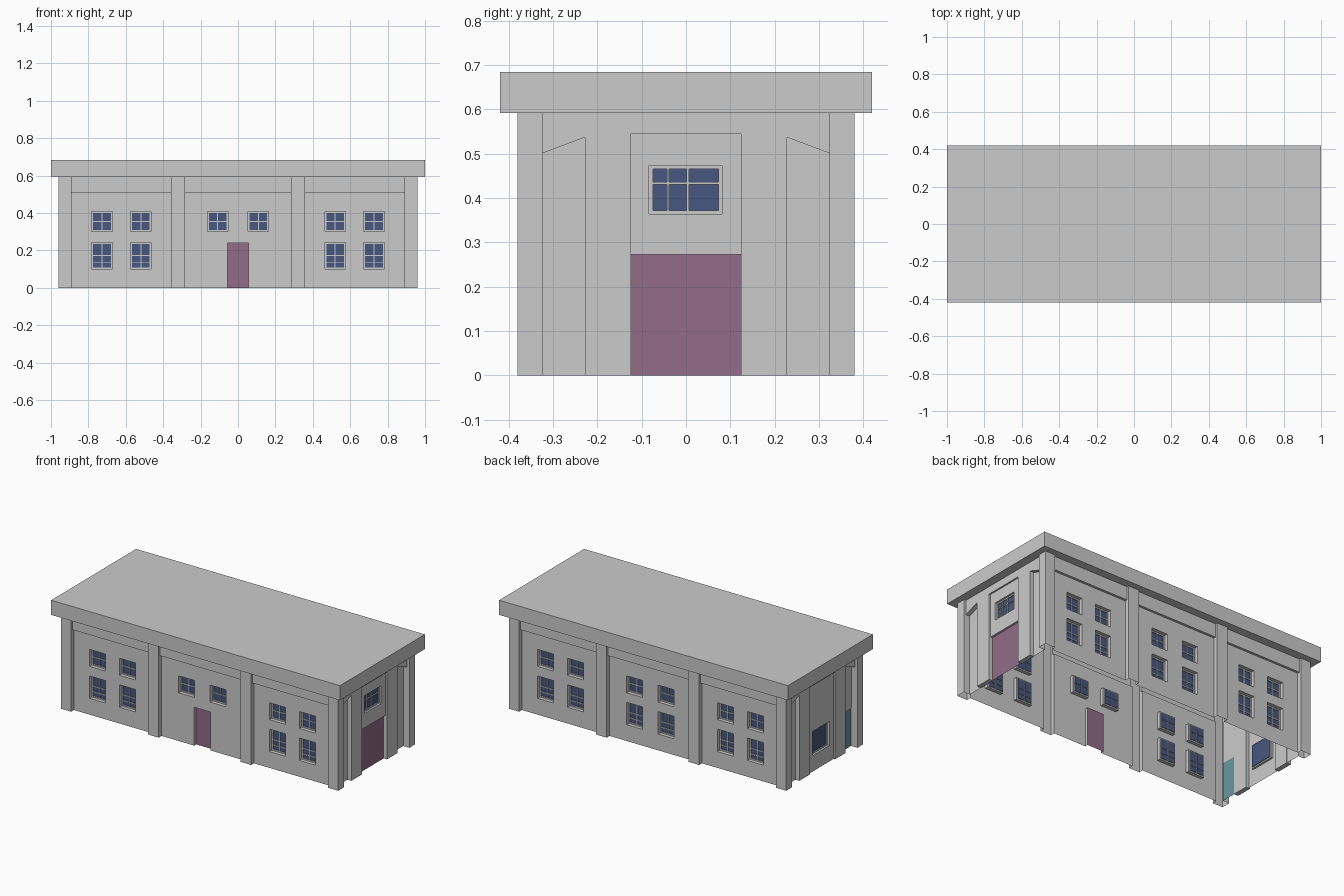
import bpy, bmesh, math
from mathutils import Matrix

if "Cube" in bpy.data.objects:
    bpy.data.objects.remove(bpy.data.objects["Cube"])


def material(name, rgb):
    m = bpy.data.materials.new(name)
    m.diffuse_color = (*rgb, 1)
    m.use_nodes = True
    m.node_tree.nodes["Principled BSDF"].inputs["Base Color"].default_value = m.diffuse_color
    return m


WALL, GLASS, DOOR, TEAL = range(4)
MATS = [material("wall_grey", (.8, .8, .8)), material("glass_blue", (.065, .095, .215)),
        material("door_purple", (.29, .15, .25)), material("door_teal", (.14, .31, .36))]
TOP = .592


def box(name, x0, x1, y0, y1, z0, z1):
    bm = bmesh.new()
    bmesh.ops.create_cube(bm, size=1)
    for v in bm.verts:
        v.co = ((x0, x1)[v.co.x > 0], (y0, y1)[v.co.y > 0], (z0, z1)[v.co.z > 0])
    me = bpy.data.meshes.new(name)
    bm.to_mesh(me)
    bm.free()
    ob = bpy.data.objects.new(name, me)
    bpy.context.collection.objects.link(ob)


def relief(name, rects, turn, slant=False):
    """Stepped wall sheet; each rect is (u0, u1, z0, z1, outward distance, material), later ones win."""
    us = sorted({round(u, 4) for r in rects for u in r[:2]})
    vs = sorted({round(v, 4) for r in rects for v in r[2:4]})

    def cell(i, j):
        u, v = (us[i] + us[i + 1]) / 2, (vs[j] + vs[j + 1]) / 2
        return [r for r in rects if r[0] < u < r[1] and r[2] < v < r[3]][-1][4:]

    bm = bmesh.new()

    def quad(pts, mat):
        bm.faces.new([bm.verts.new((u, -d, v)) for u, d, v in pts]).material_index = mat

    nu, nv = len(us) - 1, len(vs) - 1
    for i in range(nu):
        for j in range(nv):
            d, mat = cell(i, j)
            u0, u1, v0, v1 = us[i], us[i + 1], vs[j], vs[j + 1]
            quad([(u0, d, v0), (u1, d, v0), (u1, d, v1), (u0, d, v1)], mat)
            if i + 1 < nu and abs(cell(i + 1, j)[0] - d) > 1e-5:
                e = cell(i + 1, j)[0]
                quad([(u1, d, v0), (u1, e, v0), (u1, e, v1), (u1, d, v1)], WALL)
            if j + 1 < nv and abs(cell(i, j + 1)[0] - d) > 1e-5:
                e = cell(i, j + 1)[0]
                quad([(u0, d, v1), (u1, d, v1), (u1, e, v1), (u0, e, v1)], WALL)
    if slant:  # raise the inner top corner of the narrow side panels
        for v in bm.verts:
            if abs(abs(v.co.x) - .228) < 1e-3 and abs(v.co.z - .501) < 1e-3:
                v.co.z = .537
    bmesh.ops.remove_doubles(bm, verts=bm.verts, dist=1e-5)
    bmesh.ops.dissolve_limit(bm, angle_limit=.01, verts=bm.verts, edges=bm.edges, delimit={'MATERIAL'})
    bm.transform(Matrix.Rotation(math.radians(turn), 4, 'Z'))
    me = bpy.data.meshes.new(name)
    bm.to_mesh(me)
    bm.free()
    for m in MATS:
        me.materials.append(m)
    ob = bpy.data.objects.new(name, me)
    bpy.context.collection.objects.link(ob)


def window(u0, u1, z0, z1, d, cols, rows, deep=.022, rim=.008, bar=.005):
    """Recessed frame with glass panes; cols and rows are the bar positions as fractions."""
    rects = [(u0, u1, z0, z1, d - deep, WALL)]

    def spans(a, b, cuts):
        ends = [a + rim - bar / 2] + [a + (b - a) * c for c in cuts] + [b - rim + bar / 2]
        return [(p + bar / 2, q - bar / 2) for p, q in zip(ends, ends[1:])]

    for p in spans(u0, u1, cols):
        for q in spans(z0, z1, rows):
            rects.append((*p, *q, d - deep - .005, GLASS))
    return rects


# Long walls: recessed bays, header beams, pillars, windows
def long_wall(front):
    d = .352
    rects = [(-.96, .96, 0, TOP, d, WALL), (-.96, .96, .508, TOP, .367, WALL)]
    for a, b in ((-.96, -.89), (-.357, -.283), (.283, .357), (.89, .96)):
        rects.append((a, b, 0, TOP, .38, WALL))
    for c in (-.727, -.519, -.109, .109, .519, .727):
        rects += window(c - .055, c + .055, .302, .408, d, [.5], [.5])
        if not front or abs(c) > .2:
            rects += window(c - .055, c + .055, .102, .242, d, [.5], [.25, .5])
    if front:
        rects.append((-.057, .057, 0, .24, d - .02, DOOR))
    return rects


relief("front_wall", long_wall(True), 0)
relief("back_wall", long_wall(False), 180)


# End walls: corner pillars, slanted narrow panels, pilasters, central bay
def end_wall():
    rects = [(-.38, .38, 0, TOP, .945, WALL)]
    for s in (-1, 1):
        a, b = sorted((s * .324, s * .38))
        rects.append((a, b, 0, TOP, .96, WALL))
        a, b = sorted((s * .228, s * .324))
        rects.append((a, b, 0, .501, .918, WALL))
    rects.append((-.124, .124, 0, .545, .935, WALL))
    return rects


relief("right_wall", end_wall() + [(-.124, .124, 0, .273, .922, DOOR)]
       + window(-.083, .081, .364, .474, .935, [.26, .53], [.63], deep=.012), 90, True)
relief("left_wall", end_wall() + [(.228, .324, 0, .24, .916, TEAL)]
       + window(-.083, .083, .10, .25, .935, [], [], deep=.012), -90, True)

# Solid backs of the end pilasters
for sx, side in ((1, "right"), (-1, "left")):
    for sy, end in ((-1, "front"), (1, "back")):
        x0, x1 = sorted((sx * .915, sx * .944))
        y0, y1 = sorted((sy * .125, sy * .227))
        box(f"{side}_{end}_pilaster", x0, x1, y0, y1, 0, .53)

# Flat roof slab
box("roof", -1, 1, -.42, .42, TOP, .684)
